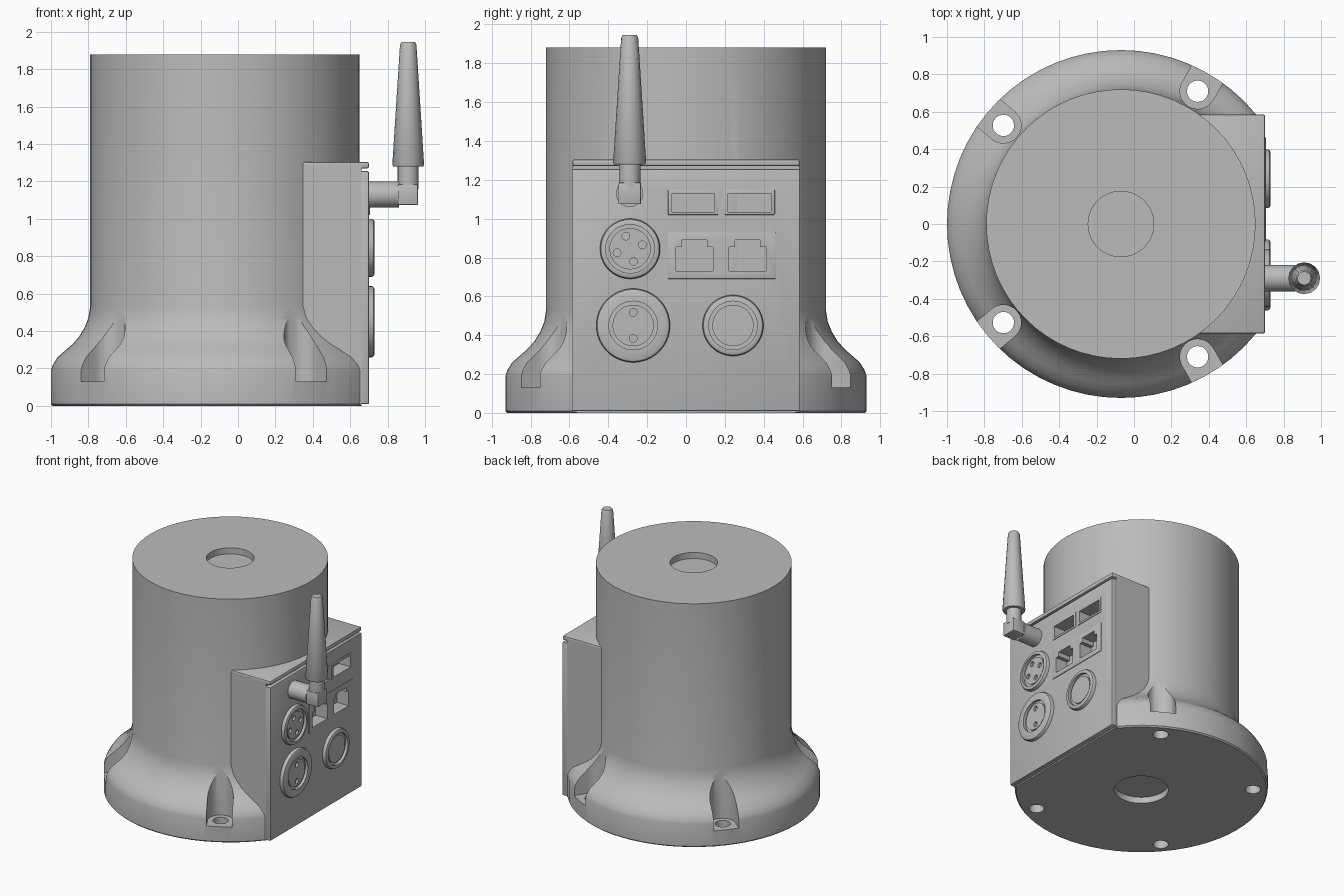
import bpy, bmesh, math
from mathutils import Matrix, Vector

cube = bpy.data.objects.get("Cube")
if cube:
    bpy.data.objects.remove(cube, do_unlink=True)

grey = bpy.data.materials.new("plain_grey")
grey.use_nodes = True
colour = (0.5, 0.5, 0.5, 1)
grey.diffuse_color = colour
grey.node_tree.nodes["Principled BSDF"].inputs["Base Color"].default_value = colour

CX = -0.07            # axis of the round body
PANEL = 0.70          # outer face of the connector panel
TO_X = Matrix.Rotation(math.pi / 2, 4, "Y")


def finish(name, bm, matrix=Matrix()):
    bmesh.ops.transform(bm, matrix=matrix, verts=bm.verts)
    bmesh.ops.recalc_face_normals(bm, faces=bm.faces)
    mesh = bpy.data.meshes.new(name)
    bm.to_mesh(mesh)
    bm.free()
    mesh.materials.append(grey)
    obj = bpy.data.objects.new(name, mesh)
    bpy.context.collection.objects.link(obj)
    return obj


def bake(obj):
    """Replace the mesh by the result of its modifiers."""
    bpy.context.view_layer.update()
    graph = bpy.context.evaluated_depsgraph_get()
    mesh = bpy.data.meshes.new_from_object(obj.evaluated_get(graph))
    obj.modifiers.clear()
    obj.data = mesh


def box(name, x, y, z, bevel=0):
    bm = bmesh.new()
    bmesh.ops.create_cube(bm, size=1)
    size = [b - a for a, b in (x, y, z)]
    mid = [(a + b) / 2 for a, b in (x, y, z)]
    obj = finish(name, bm, Matrix.Translation(mid) @ Matrix.Diagonal(size + [1]))
    if bevel:
        mod = obj.modifiers.new("Bevel", "BEVEL")
        mod.width, mod.segments = bevel, 2
        bake(obj)
    return obj


def lathe(name, profile, matrix, steps=64):
    """Spin (radius, height) points around z, then place the result."""
    bm = bmesh.new()
    verts = [bm.verts.new((r, 0, h)) for r, h in profile]
    edges = [bm.edges.new(pair) for pair in zip(verts, verts[1:])]
    bmesh.ops.spin(bm, geom=verts + edges, cent=(0, 0, 0), axis=(0, 0, 1),
                   angle=math.tau, steps=steps)
    bmesh.ops.remove_doubles(bm, verts=bm.verts, dist=1e-4)
    return finish(name, bm, matrix)


def rod(name, radius, length, matrix, steps=32):
    return lathe(name, [(0, 0), (radius, 0), (radius, length), (0, length)], matrix, steps)


def prism(name, outline, depth, matrix):
    bm = bmesh.new()
    face = bm.faces.new([bm.verts.new((*p, 0)) for p in outline])
    new = bmesh.ops.extrude_face_region(bm, geom=[face])["geom"]
    bmesh.ops.translate(bm, vec=(0, 0, depth),
                        verts=[v for v in new if isinstance(v, bmesh.types.BMVert)])
    return finish(name, bm, matrix)


def cut(obj, cutters):
    for cutter in cutters:
        mod = obj.modifiers.new("Cut", "BOOLEAN")
        mod.operation, mod.solver, mod.object = "DIFFERENCE", "EXACT", cutter
    bake(obj)


def discard(cutters):
    for cutter in cutters:
        bpy.data.objects.remove(cutter, do_unlink=True)


# Round body with flared foot and shallow recesses at both ends
centre = Matrix.Translation((CX, 0, 0))
body = lathe("body", [
    (0, 0.05), (0.2, 0.05), (0.2, 0), (0.92, 0), (0.93, 0.01), (0.93, 0.19),
    (0.92, 0.22), (0.895, 0.26), (0.855, 0.295), (0.815, 0.33), (0.78, 0.37),
    (0.75, 0.42), (0.73, 0.47), (0.72, 0.53), (0.72, 1.88), (0.175, 1.88),
    (0.175, 1.83), (0, 1.83)], centre)

# Bolt pockets, open outwards, and bolt holes through the foot
cutters = [box("flat_cutter", (0.66, 1.2), (-1, 1), (-0.1, 1))]
arc = [math.pi / 2 + math.pi * i / 12 for i in range(13)]
pocket = [(0.82 + 0.095 * math.cos(a), 0.095 * math.sin(a)) for a in arc]
pocket += [(1.1, -0.095), (1.1, 0.095)]
for angle in (60, 140, -140, -60):
    turn = centre @ Matrix.Rotation(math.radians(angle), 4, "Z")
    cutters.append(prism("pocket_cutter", pocket, 0.7, turn @ Matrix.Translation((0, 0, 0.13))))
    cutters.append(rod("bolt_cutter", 0.057, 0.6, turn @ Matrix.Translation((0.82, 0, -0.2))))
cut(body, cutters)
discard(cutters)

# Housing, lid lip and connector panel
W = 0.585
housing = box("housing", (0.25, 0.66), (-W, W), (0.005, 1.29))
lid = box("housing_lid", (0.25, PANEL), (-W, W), (1.27, 1.305), 0.01)
panel = box("connector_panel", (0.655, PANEL), (-W, W), (0.01, 1.255), 0.006)

# Port bezels and sockets
bezels, sockets = [], []
for y in (0.038, 0.327):
    bezels.append(box("flat_port_bezel", (0.69, PANEL + 0.005),
                      (y - 0.13, y + 0.13), (1.02, 1.15), 0.003))
    sockets.append(box("flat_port_cutter", (0.6, 0.8), (y - 0.11, y + 0.11), (1.035, 1.13)))
bezels.append(box("network_bezel", (0.69, PANEL + 0.005), (-0.093, 0.463), (0.69, 0.93), 0.003))
for y in (0.044, 0.316):
    half = [(0.095, 0.73), (0.095, 0.855), (0.065, 0.855), (0.065, 0.89)]
    outline = [(-z, y + w) for w, z in half] + [(-z, y - w) for w, z in reversed(half)]
    sockets.append(prism("network_cutter", outline, 0.2, Matrix.Translation((0.6, 0, 0)) @ TO_X))
for part in [body, housing, panel] + bezels:
    cut(part, sockets)
discard(sockets)

# Round connectors with pin holes
connectors = {
    "four_pin_connector": (-0.288, 0.845, 0.155,
                           [(-0.022, 0.065), (0.063, 0.02), (-0.067, -0.02), (0.018, -0.065)]),
    "two_pin_connector": (-0.272, 0.45, 0.19, [(0, 0.067), (0, -0.067)]),
    "round_button": (0.242, 0.45, 0.157, []),
}
for name, (y, z, r, pins) in connectors.items():
    obj = lathe(name, [
        (0, 0.018), (0.106, 0.018), (0.106, 0.008), (0.125, 0.008), (0.125, 0.03),
        (r - 0.015, 0.03), (r - 0.005, 0.025), (r, 0.015), (r, -0.02), (0, -0.02)],
        Matrix.Translation((PANEL, y, z)) @ TO_X)
    holes = [rod("pin_cutter", 0.02, 0.1, Matrix.Translation((PANEL, y + py, z + pz)) @ TO_X, 16)
             for py, pz in pins]
    cut(obj, holes)
    discard(holes)

# Antenna: barrel, knuckle, neck and tapered whip
AX, AY = 0.91, -0.29
rod("antenna_barrel", 0.07, 0.17, Matrix.Translation((0.69, AY, 1.13)) @ TO_X)
box("antenna_knuckle", (0.855, 0.962), (AY - 0.058, AY + 0.058), (1.075, 1.185), 0.004)
rod("antenna_neck", 0.056, 0.14, Matrix.Translation((AX, AY, 1.16)), 24)
lathe("antenna_whip", [(0, 1.28), (0.08, 1.28), (0.085, 1.29), (0.044, 1.93),
                       (0.036, 1.945), (0, 1.945)], Matrix.Translation((AX, AY, 0)), 16)

# Smooth round surfaces, keep edges sharp
bpy.ops.object.select_all(action="DESELECT")
for obj in bpy.context.collection.objects:
    if obj.type == "MESH":
        obj.select_set(True)
        bpy.context.view_layer.objects.active = obj
bpy.ops.object.shade_smooth_by_angle(angle=math.radians(30))
